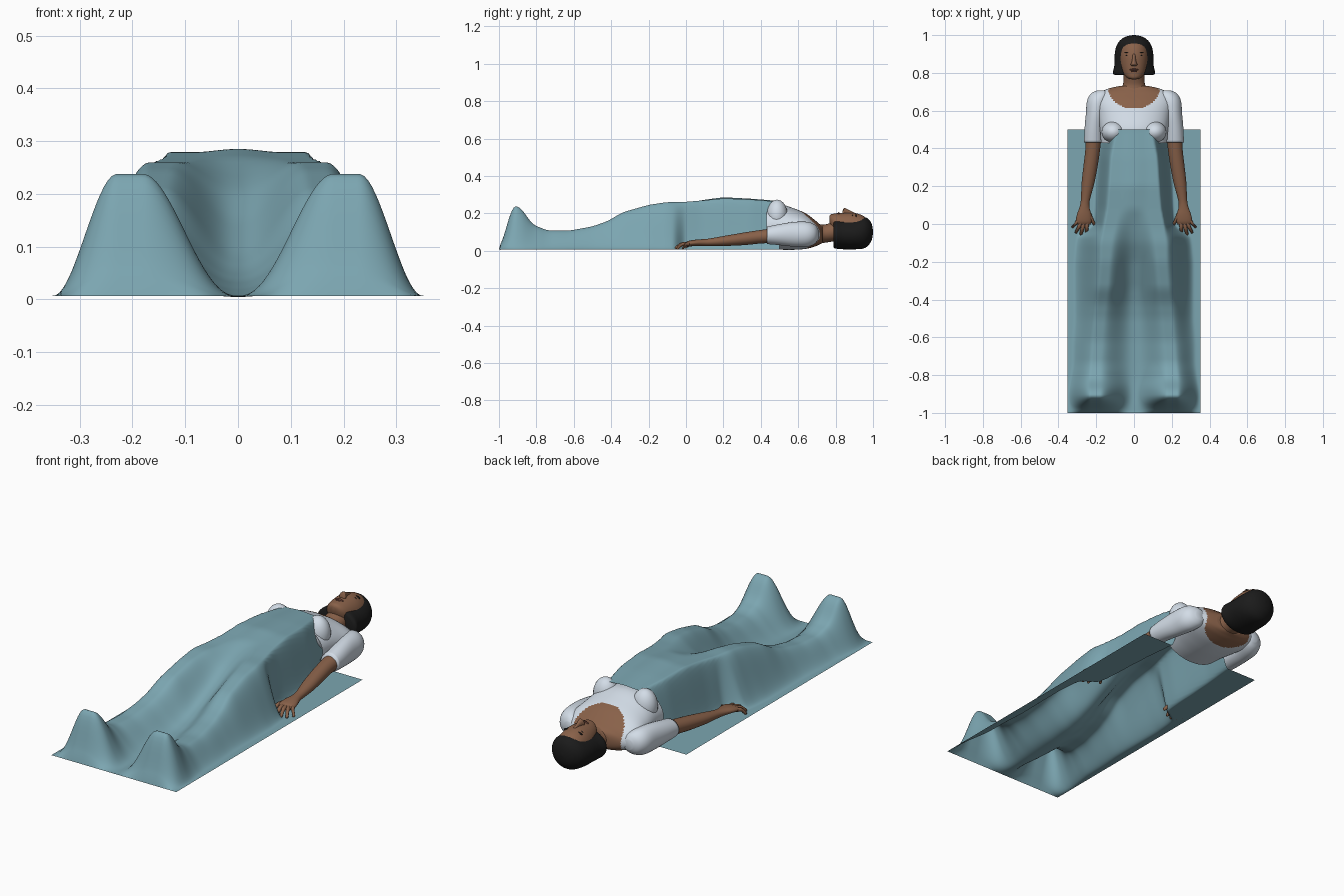
import bpy, bmesh, math
from mathutils import Vector

cube = bpy.data.objects.get("Cube")
if cube:
    bpy.data.objects.remove(cube)


def material(name, rgb):
    m = bpy.data.materials.new(name)
    m.use_nodes = True
    m.diffuse_color = (*rgb, 1)
    m.node_tree.nodes["Principled BSDF"].inputs["Base Color"].default_value = (*rgb, 1)
    return m


TEAL = material("teal cloth", (.2, .38, .44))
WHITE = material("pale shirt", (.65, .72, .8))
SKIN = material("brown skin", (.25, .12, .067))
LIP = material("dark lip", (.13, .05, .035))
HAIR = material("black hair", (.011, .011, .011))


def finish(name, bm, *mats, rule=None):
    bmesh.ops.recalc_face_normals(bm, faces=bm.faces)
    me = bpy.data.meshes.new(name)
    if rule:
        for f in bm.faces:
            f.material_index = rule(f.calc_center_median())
    for f in bm.faces:
        f.smooth = True
    bm.to_mesh(me)
    bm.free()
    for m in mats:
        me.materials.append(m)
    ob = bpy.data.objects.new(name, me)
    bpy.context.collection.objects.link(ob)
    return ob


def spline(rows, steps):
    """Smooth curve through rows of numbers."""
    p = [rows[0]] + list(rows) + [rows[-1]]
    out = []
    for a, b, c, d in zip(p, p[1:], p[2:], p[3:]):
        for i in range(steps):
            t = i / steps
            out.append([w + .5 * t * (y - x0 + t * (2*x0 - 5*w + 4*y - z + t * (3*(w - y) + z - x0)))
                        for x0, w, y, z in zip(a, b, c, d)])
        if c is rows[-1]:
            break
    return out + [list(rows[-1])]


def loft(name, rows, *mats, seg=24, steps=4, caps=(True, True), rule=None):
    """Skin of ellipses across y; each row is x, y, z, half width, half depth."""
    bm = bmesh.new()
    rings = []
    for x, y, z, rx, rz in spline(rows, steps):
        rings.append([bm.verts.new((x + rx * math.cos(k * math.tau / seg), y,
                                    z + rz * math.sin(k * math.tau / seg))) for k in range(seg)])
    for r, s in zip(rings, rings[1:]):
        for k in range(seg):
            j = (k + 1) % seg
            bm.faces.new((r[k], r[j], s[j], s[k]))
    for cap, ring in zip(caps, (rings[0], rings[-1])):
        if cap:
            bm.faces.new(ring)
    return finish(name, bm, *mats, rule=rule)


def blob(name, centre, size, mat):
    bm = bmesh.new()
    bmesh.ops.create_uvsphere(bm, u_segments=24, v_segments=16, radius=1)
    for v in bm.verts:
        v.co = Vector([c + s * a for c, s, a in zip(centre, size, v.co)])
    return finish(name, bm, mat)


# Blanket draped over the body: y, middle height, crest x, crest height, crest width, outer x
DRAPE = [(-1, .005, .18, .005, .05, .35), (-.96, .006, .18, .12, .05, .35),
         (-.93, .006, .18, .24, .05, .35), (-.89, .007, .18, .238, .05, .35),
         (-.82, .008, .18, .14, .05, .34), (-.74, .012, .18, .108, .04, .33),
         (-.62, .02, .17, .108, .04, .33), (-.5, .035, .16, .13, .04, .32),
         (-.42, .055, .15, .158, .04, .32), (-.34, .085, .14, .205, .04, .32),
         (-.2, .15, .13, .245, .04, .32), (-.1, .205, .12, .26, .05, .31),
         (-.05, .225, .11, .26, .05, .3), (-.02, .235, .1, .26, .06, .22),
         (.08, .27, .08, .268, .06, .21), (.2, .286, .08, .28, .05, .205),
         (.35, .278, .08, .274, .04, .195), (.5, .266, .07, .262, .02, .18)]
BASE = .007


def station(y):
    y = min(max(y, -1), .5)
    for a, b in zip(DRAPE, DRAPE[1:]):
        if y <= b[0]:
            t = (y - a[0]) / (b[0] - a[0])
            return [p + (q - p) * t for p, q in zip(a, b)]
    return DRAPE[-1]


def ease(t):
    t = min(max(t, 0), 1)
    return t * t * (3 - 2 * t)


def blanket_height(x, y):
    near = [station(y + d) for d in (-.02, -.01, 0, .01, .02)]
    _, mid, crest, top, flat, outer = [sum(c) / len(near) for c in zip(*near)]
    x = abs(x)
    if x < crest:
        return mid + (top - mid) * ease(x / crest) ** 1.2
    t = (x - crest - flat) / (outer - crest - flat)
    return BASE + (top - BASE) * (1 - ease(t))


bm = bmesh.new()
NX, NY = 100, 170
grid = []
for j in range(NY + 1):
    y = -1 + 1.5 * j / NY
    grid.append([])
    for i in range(NX + 1):
        x = -.352 + .704 * i / NX
        z = blanket_height(x, y) if j else BASE
        grid[-1].append(bm.verts.new((x, y, z)))
for a, b in zip(grid, grid[1:]):
    for i in range(NX):
        bm.faces.new((a[i], a[i + 1], b[i + 1], b[i]))
finish("blanket", bm, TEAL)


# Shirt body with a scooped neck showing skin
def scoop(c):
    depth = .11 if c.z > .09 else .08
    return 1 if (c.x / .135) ** 2 + ((c.y - .72) / depth) ** 2 < 1 else 0


loft("shirt_body", [(0, .43, .128, .175, .118), (0, .5, .128, .18, .122), (0, .57, .117, .19, .112),
                    (0, .64, .105, .2, .095), (0, .69, .093, .185, .07), (0, .715, .088, .14, .054),
                    (0, .73, .087, .08, .046)],
     WHITE, SKIN, seg=96, steps=10, caps=(False, True), rule=scoop)

# Neck and head
loft("neck", [(0, .68, .09, .09, .055), (0, .72, .09, .068, .05), (0, .75, .093, .056, .049),
              (0, .82, .11, .055, .055)], SKIN)
loft("head", [(0, .766, .172, .012, .012), (0, .775, .16, .037, .035), (0, .8, .143, .058, .056),
              (0, .85, .125, .073, .078), (0, .9, .115, .077, .087), (0, .95, .105, .07, .08),
              (0, .985, .1, .035, .045)], SKIN, seg=36)
loft("hair", [(0, .788, .088, .1, .07), (0, .8, .09, .112, .078), (0, .84, .09, .104, .082),
              (0, .91, .092, .101, .084), (0, .955, .097, .087, .083), (0, .982, .1, .062, .063),
              (0, .995, .1, .034, .036), (0, 1, .1, .004, .004)], HAIR, seg=36)

# Face
loft("nose", [(0, .836, .2, .012, .008), (0, .843, .205, .018, .021), (0, .853, .205, .014, .022),
              (0, .875, .202, .009, .014), (0, .9, .197, .007, .007)], SKIN, seg=16)
blob("upper_lip", (0, .817, .197), (.023, .006, .009), LIP)
blob("lower_lip", (0, .808, .193), (.019, .006, .009), LIP)

for side, s in (("left", 1), ("right", -1)):
    blob(side + "_eye", (s * .032, .891, .186), (.013, .005, .008), HAIR)
    blob(side + "_eyebrow", (s * .034, .909, .186), (.018, .003, .008), HAIR)
    blob(side + "_bust", (s * .11, .487, .19), (.062, .056, .083), WHITE)

    def limb(name, rows, mat, **kw):
        loft(side + "_" + name, [(s * r[0], *r[1:]) for r in rows], mat, **kw)

    # Sleeve and bare arm
    limb("sleeve", [(.215, .432, .082, .049, .046), (.212, .5, .086, .05, .056),
                    (.203, .58, .088, .052, .066), (.192, .65, .088, .057, .066),
                    (.178, .69, .088, .05, .05), (.168, .708, .088, .025, .025)], WHITE, seg=32)
    limb("arm", [(.212, .48, .082, .042, .04), (.218, .4, .075, .039, .036),
                 (.228, .32, .065, .038, .034), (.243, .22, .054, .034, .028),
                 (.257, .13, .046, .024, .02), (.262, .09, .044, .026, .018),
                 (.264, .05, .042, .038, .017), (.266, .015, .038, .042, .015),
                 (.267, -.002, .034, .036, .011)], SKIN)
    # Spread fingers and thumb: knuckle x, y then tip x, y
    for finger, kx, ky, tx, ty in (("little_finger", .295, .02, .324, -.022),
                                   ("ring_finger", .281, .01, .306, -.05),
                                   ("middle_finger", .266, .008, .28, -.06),
                                   ("index_finger", .249, .01, .252, -.052),
                                   ("thumb", .238, .055, .205, -.018)):
        mx, my = (kx + tx) / 2, (ky + ty) / 2
        limb(finger, [(kx, ky, .036, .012, .011), (mx, my, .034, .01, .01),
                      (tx, ty + .008, .016, .008, .009), (tx, ty, .012, .003, .003)], SKIN, seg=12)
